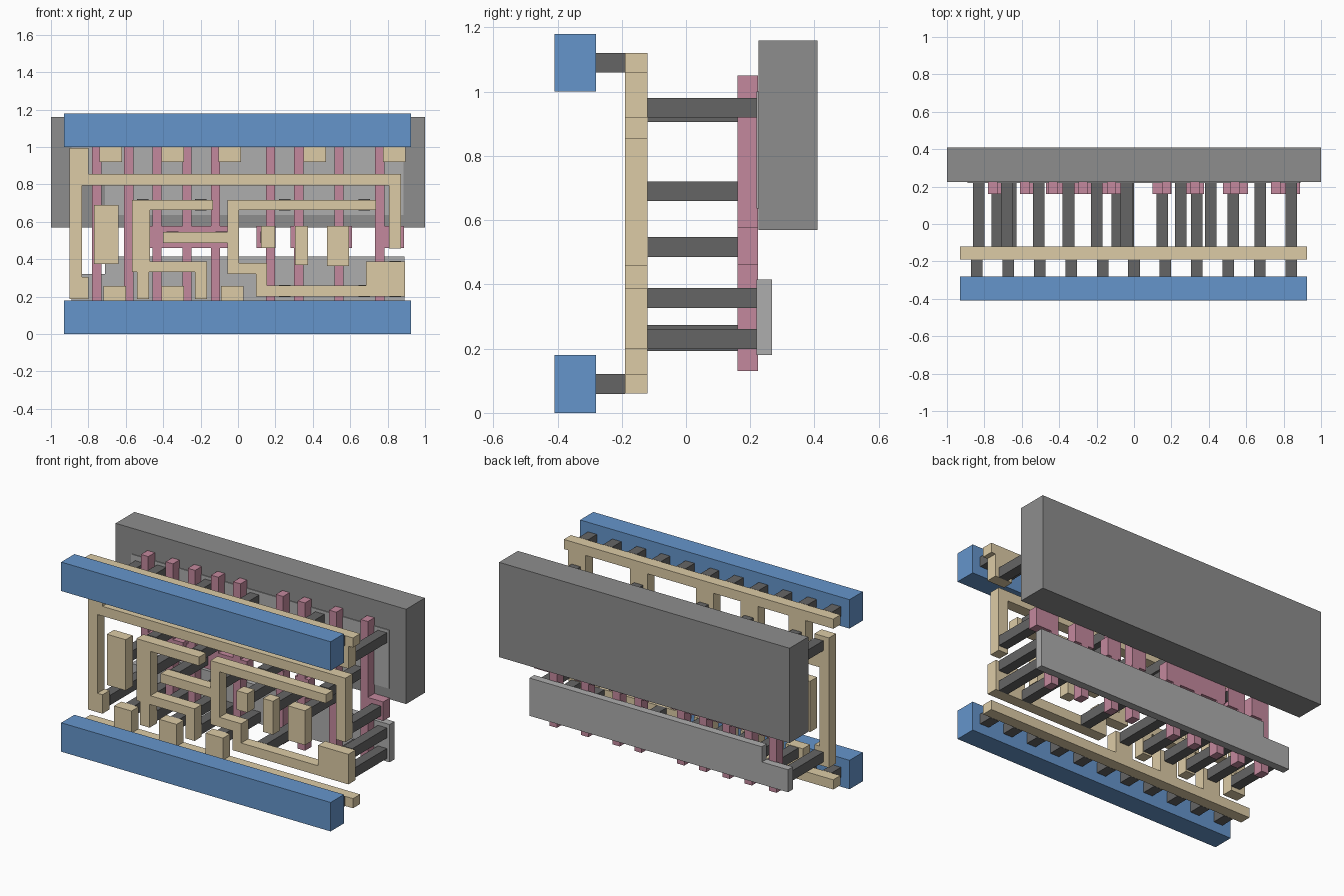
import bpy, bmesh, math

if "Cube" in bpy.data.objects:
    bpy.data.objects.remove(bpy.data.objects["Cube"])


def material(name, rgb):
    m = bpy.data.materials.new(name)
    m.diffuse_color = (*rgb, 1)
    m.use_nodes = True
    m.node_tree.nodes["Principled BSDF"].inputs["Base Color"].default_value = m.diffuse_color
    return m


BLUE = material("blue", (0.13, 0.30, 0.60))
TAN = material("tan", (0.72, 0.60, 0.38))
PINK = material("pink", (0.55, 0.25, 0.34))
DARK = material("dark_grey", (0.13, 0.13, 0.13))
LIGHT = material("light_grey", (0.42, 0.42, 0.42))
GREY = material("mid_grey", (0.27, 0.27, 0.27))


def plate(name, rects, y0, y1, mat):
    """Union of (x0, x1, z0, z1) rectangles, extruded from y0 to y1."""
    xs = sorted({v for r in rects for v in r[:2]})
    zs = sorted({v for r in rects for v in r[2:]})
    bm = bmesh.new()
    grid = {}

    def vert(i, k):
        if (i, k) not in grid:
            grid[i, k] = bm.verts.new((xs[i], y0, zs[k]))
        return grid[i, k]

    for i in range(len(xs) - 1):
        for k in range(len(zs) - 1):
            cx, cz = (xs[i] + xs[i + 1]) / 2, (zs[k] + zs[k + 1]) / 2
            if any(a < cx < b and c < cz < d for a, b, c, d in rects):
                bm.faces.new([vert(i, k), vert(i + 1, k), vert(i + 1, k + 1), vert(i, k + 1)])
    front = bm.faces[:]
    back = bmesh.ops.duplicate(bm, geom=front)["geom"]
    back_verts = [g for g in back if isinstance(g, bmesh.types.BMVert)]
    bmesh.ops.translate(bm, verts=back_verts, vec=(0, y1 - y0, 0))
    rim = [e for e in bm.edges if len(e.link_faces) == 1]
    bmesh.ops.bridge_loops(bm, edges=rim) if len(rects) == 1 else skirt(bm, y0, y1)
    bmesh.ops.recalc_face_normals(bm, faces=bm.faces[:])
    bmesh.ops.dissolve_limit(bm, angle_limit=math.radians(1), verts=bm.verts[:], edges=bm.edges[:])
    mesh = bpy.data.meshes.new(name)
    bm.to_mesh(mesh)
    bm.free()
    mesh.materials.append(mat)
    ob = bpy.data.objects.new(name, mesh)
    bpy.context.collection.objects.link(ob)
    return ob


def skirt(bm, y0, y1):
    """Close the side walls between the front and back outlines."""
    at = {(round(v.co.x, 4), round(v.co.y, 4), round(v.co.z, 4)): v for v in bm.verts}
    for e in [e for e in bm.edges if len(e.link_faces) == 1]:
        a, b = e.verts
        if abs(a.co.y - y0) < 1e-5:
            c, d = (at[round(v.co.x, 4), round(y1, 4), round(v.co.z, 4)] for v in (b, a))
            bm.faces.new([a, b, c, d])


def posts(name, centres, y0, y1):
    """Square pins of one size running along y."""
    h = 0.031
    for n, (x, z) in enumerate(centres):
        plate(f"{name}_{n + 1}", [(x - h, x + h, z - h, z + h)], y0, y1, DARK)


# Power rails and the row of pins behind each
for side, z in (("lower", 0.09), ("upper", 1.09)):
    plate(side + "_power_rail", [(-0.93, 0.925, z - 0.09, z + 0.09)], -0.41, -0.28, BLUE)
    posts(side + "_rail_pin", [(-0.84 + 0.168 * i, z) for i in range(11)], -0.28, -0.19)

# Tan wiring layer
W0, W1 = -0.19, -0.12
wires = {
    "upper_wire_rail": [(-0.93, 0.925, 1.06, 1.12)]
    + [(x - 0.06, x + 0.06, 0.92, 1.06) for x in (-0.68, -0.35, -0.045, 0.41, 0.835)],
    "lower_wire_rail": [(-0.93, 0.925, 0.06, 0.12)]
    + [(x - 0.06, x + 0.06, 0.12, 0.257) for x in (-0.66, -0.35, -0.03)],
    "outer_wire": [(-0.9, -0.835, 0.187, 0.995), (-0.9, -0.8, 0.795, 0.995), (-0.9, -0.8, 0.187, 0.305),
                   (-0.9, 0.872, 0.795, 0.855), (0.807, 0.872, 0.457, 0.855)],
    "left_pad": [(-0.77, -0.64, 0.374, 0.69)],
    "left_wire": [(-0.567, -0.47, 0.332, 0.717), (-0.567, -0.135, 0.663, 0.717), (-0.567, -0.166, 0.332, 0.387),
                  (-0.54, -0.475, 0.187, 0.387), (-0.23, -0.166, 0.187, 0.387)],
    "right_wire": [(-0.057, 0.005, 0.32, 0.717), (-0.057, 0.738, 0.663, 0.717), (-0.4, 0.005, 0.487, 0.545),
                   (-0.057, 0.155, 0.32, 0.38), (0.096, 0.155, 0.2, 0.38), (0.096, 0.893, 0.2, 0.26),
                   (0.684, 0.893, 0.2, 0.387)],
    "inner_pad_1": [(0.123, 0.198, 0.46, 0.578)],
    "inner_pad_2": [(0.305, 0.374, 0.37, 0.578)],
    "inner_pad_3": [(0.476, 0.594, 0.364, 0.578)],
}
for name, rects in wires.items():
    plate(name, rects, W0, W1, TAN)

# Contact pins from the wiring down to the gates and active strips
posts("upper_contact", [(-0.83, 0.936), (-0.68, 0.95), (-0.35, 0.95), (-0.04, 0.95), (0.41, 0.95), (0.84, 0.95)], W1, 0.222)
posts("middle_contact", [(-0.51, 0.69), (-0.2, 0.69), (0.25, 0.69), (0.675, 0.69)], W1, 0.222)
posts("gate_contact", [(-0.73, 0.517), (-0.51, 0.517), (-0.35, 0.517), (-0.09, 0.517), (0.15, 0.517),
                       (0.335, 0.517), (0.53, 0.517), (0.84, 0.517)], W1, 0.222)
posts("lower_contact", [(-0.83, 0.243), (-0.66, 0.224), (-0.51, 0.23), (-0.35, 0.224), (-0.2, 0.23), (-0.03, 0.224),
                        (0.25, 0.23), (0.675, 0.23), (0.84, 0.23), (0.84, 0.358)], W1, 0.222)

# Pink gate strips with their widened landing pads
pads = {-0.755: (-0.78, -0.66), -0.585: (-0.61, -0.49), -0.433: (-0.47, -0.05), -0.273: None, -0.12: None,
        0.174: (0.1, 0.2), 0.324: (0.28, 0.375), 0.54: (0.476, 0.61), 0.757: (0.733, 0.888)}
gates = []
for x, pad in pads.items():
    gates.append((x - 0.025, x + 0.025, 0.13, 1.05))
    if pad:
        gates.append((*pad, 0.46, 0.578))
groups = [gates[0:2], gates[2:4], gates[4:8], gates[8:10], gates[10:12], gates[12:14], gates[14:16]]
for n, rects in enumerate(groups):
    plate(f"gate_{n + 1}", rects, 0.16, 0.224, PINK)

# Active strips and the thick well block at the back
plate("lower_active_strip", [(-0.89, 0.89, 0.18, 0.32), (-0.71, 0.89, 0.18, 0.415)], 0.22, 0.268, LIGHT)
plate("upper_active_strip", [(-0.89, 0.885, 0.83, 1.0), (-0.71, 0.885, 0.637, 1.0)], 0.22, 0.268, LIGHT)
plate("well_block", [(-1, 1, 0.57, 1.16)], 0.225, 0.41, GREY)
